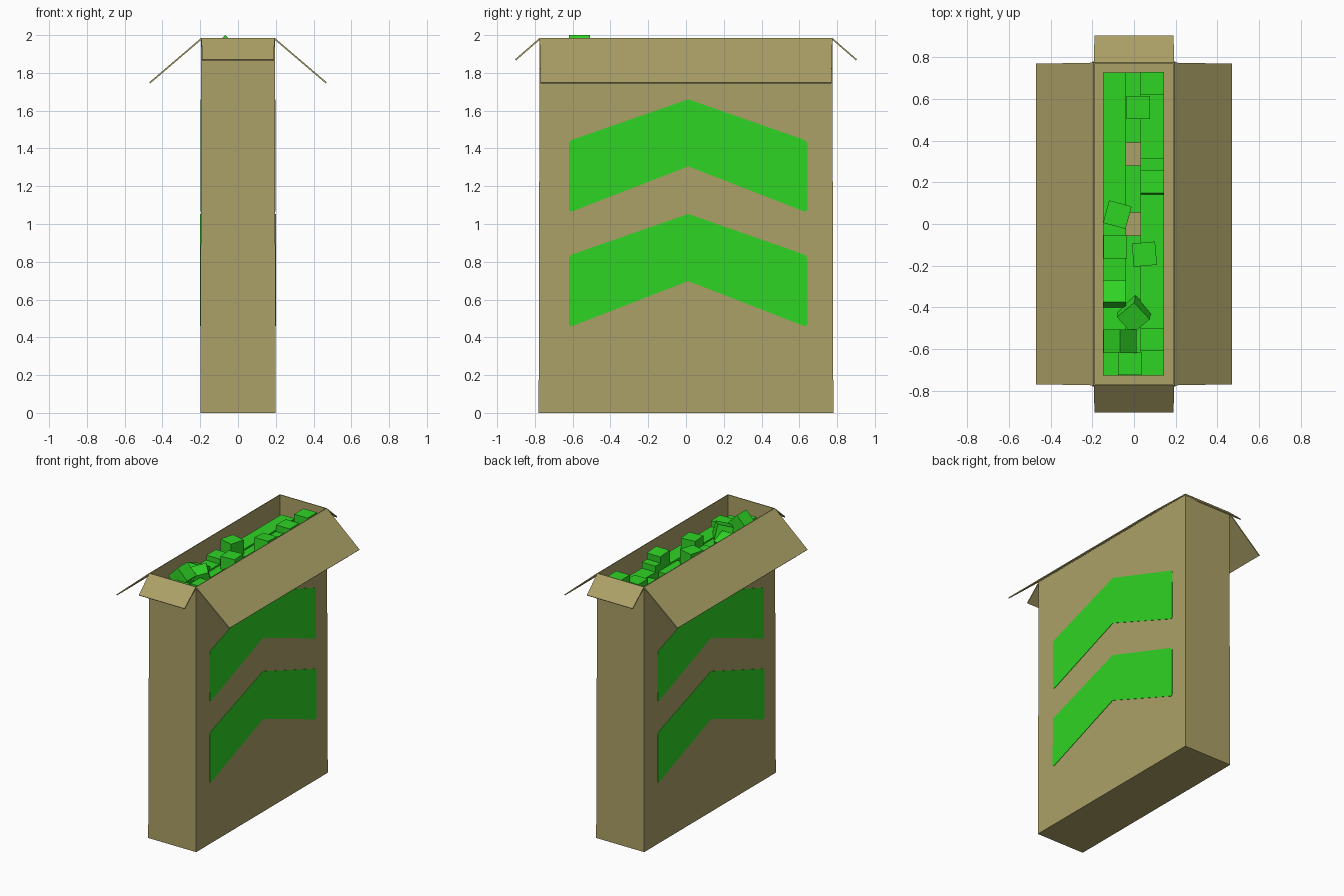
import bpy, bmesh, math
from mathutils import Matrix, Euler, Vector

if "Cube" in bpy.data.objects:
    bpy.data.objects.remove(bpy.data.objects["Cube"])


def material(name, rgb):
    m = bpy.data.materials.new(name)
    m.diffuse_color = (*rgb, 1)
    m.use_nodes = True
    m.node_tree.nodes["Principled BSDF"].inputs["Base Color"].default_value = m.diffuse_color
    return m


CARD = material("cardboard tan", (0.41, 0.355, 0.135))
GREEN = material("bright green", (0.028, 0.66, 0.018))

TOP = 1.985            # rim height
TX, TY = 0.195, 0.775  # half size at the rim
BX, BY = 0.199, 0.78   # half size at the base
CUBE = 0.112


def finish(bm, name, mat):
    me = bpy.data.meshes.new(name)
    bm.to_mesh(me)
    bm.free()
    ob = bpy.data.objects.new(name, me)
    bpy.context.collection.objects.link(ob)
    me.materials.append(mat)
    return ob


def sheet(name, quads, thick=0.008, offset=-1):
    """Thin card made from quads, welded together and thickened."""
    bm = bmesh.new()
    for q in quads:
        bm.faces.new([bm.verts.new(p) for p in q])
    bmesh.ops.remove_doubles(bm, verts=bm.verts, dist=1e-5)
    ob = finish(bm, name, CARD)
    mod = ob.modifiers.new("card thickness", 'SOLIDIFY')
    mod.thickness, mod.offset = thick, offset
    return ob


# Open carton: base and four slightly tapered walls
corners = [(-1, -1), (1, -1), (1, 1), (-1, 1)]
low = [(x * BX, y * BY, 0) for x, y in corners]
high = [(x * TX, y * TY, TOP) for x, y in corners]
walls = [[low[i], low[(i + 1) % 4], high[(i + 1) % 4], high[i]] for i in range(4)]
sheet("carton", walls + [low[::-1]])

# Tray floor that carries the cubes
z = 1.75
sheet("tray_floor", [[(-TX, -TY, z), (TX, -TY, z), (TX, TY, z), (-TX, TY, z)]])

# Four folded-out flaps
for s, side in ((1, "right"), (-1, "left")):
    sheet(f"{side}_flap", [[(s * TX, -s * TY, TOP), (s * 0.47, -s * 0.77, 1.75),
                            (s * 0.47, s * 0.77, 1.75), (s * TX, s * TY, TOP)]])
for s, side in ((1, "back"), (-1, "front")):
    sheet(f"{side}_flap", [[(s * 0.193, s * TY, TOP), (s * 0.19, s * 0.905, 1.872),
                            (-s * 0.19, s * 0.905, 1.872), (-s * 0.193, s * TY, TOP)]])


# Chevron plates, two on each broad side
def chevron(name, dz, turn):
    pts = [(-0.62, 1.06), (0.012, 1.305), (0.642, 1.06),
           (0.642, 1.44), (0.012, 1.66), (-0.62, 1.44)]
    bm = bmesh.new()
    vs = []
    for y, zz in pts:
        h = zz - dz
        vs.append(bm.verts.new((BX + (TX - BX) * h / TOP - 0.001, y, h)))
    bm.faces.new(vs)
    ends = [vs[i] for i in (0, 2, 3, 5)]
    bmesh.ops.bevel(bm, geom=ends, offset=0.018, segments=2, affect='VERTICES', profile=0.5)
    ext = bmesh.ops.extrude_face_region(bm, geom=bm.faces[:])
    new = [g for g in ext["geom"] if isinstance(g, bmesh.types.BMVert)]
    bmesh.ops.translate(bm, verts=new, vec=(0.004, 0, 0))
    bmesh.ops.recalc_face_normals(bm, faces=bm.faces)
    bmesh.ops.rotate(bm, verts=bm.verts, matrix=Matrix.Rotation(turn, 3, 'Z'))
    finish(bm, name, GREEN)


for side, turn in (("right", 0), ("left", math.pi)):
    chevron(f"{side}_upper_chevron", 0, turn)
    chevron(f"{side}_lower_chevron", 0.607, turn)


# Heap of cubes: a settled bottom layer in three columns, loose ones on top
def add_cube(bm, x, y, zc, rot=(0, 0, 0)):
    e = Euler([math.radians(a) for a in rot]).to_matrix().to_4x4()
    bmesh.ops.create_cube(bm, size=CUBE, matrix=Matrix.Translation(Vector((x, y, zc))) @ e)


bm = bmesh.new()
for i in range(13):
    y = -0.672 + i * 0.112
    add_cube(bm, -0.094, y, 1.807)
    add_cube(bm, 0.088, y, 1.805)
    if i not in (6, 9):                     # gaps in the middle column
        add_cube(bm, -0.002, y, 1.795)
finish(bm, "settled_cubes", GREEN)

LOOSE = [  # x, y, centre height, rotation in degrees
    (0.088, 0.675, 1.90, (0, 0, 0)),
    (0.02, 0.56, 1.845, (0, 0, 0)),
    (-0.08, 0.045, 1.90, (0, 0, -15)),
    (0.088, 0.2, 1.902, (-4, 0, 0)),
    (0.088, 0.26, 1.85, (0, 0, 0)),
    (0.05, -0.145, 1.89, (0, 0, 5)),
    (-0.09, -0.11, 1.845, (0, 0, 0)),
    (-0.094, -0.345, 1.855, (-22, 0, 0)),
    (0.0, -0.435, 1.885, (12, -15, 40)),
    (-0.067, -0.563, 1.921, (0, 45, 0)),
    (0.088, -0.555, 1.85, (0, 0, 0)),
    (-0.02, -0.67, 1.85, (0, 0, 0)),
]
bm = bmesh.new()
for x, y, zc, rot in LOOSE:
    add_cube(bm, x, y, zc, rot)
finish(bm, "loose_cubes", GREEN)
